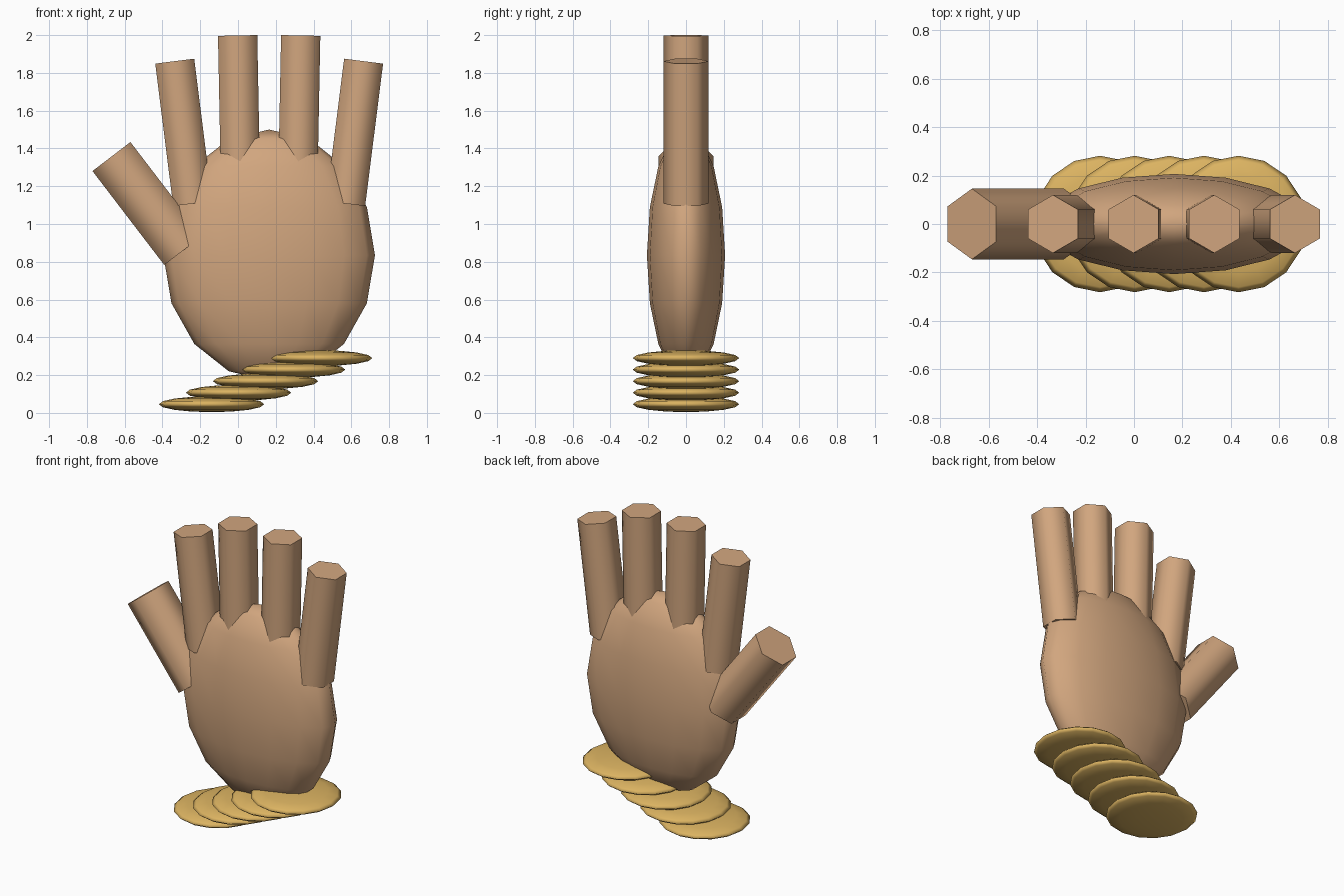
import bpy, math
from mathutils import Vector, Matrix

if "Cube" in bpy.data.objects:
    bpy.data.objects.remove(bpy.data.objects["Cube"])


def material(name, rgb):
    m = bpy.data.materials.new(name)
    m.diffuse_color = (*rgb, 1)
    m.use_nodes = True
    m.node_tree.nodes["Principled BSDF"].inputs["Base Color"].default_value = m.diffuse_color
    return m


SKIN = material("skin tan", (0.64, 0.38, 0.21))
GOLD = material("bracelet gold", (0.71, 0.45, 0.12))
MID = 0.165  # centre line of the palm


def ellipsoid(name, centre, radii, mat):
    bpy.ops.mesh.primitive_uv_sphere_add(segments=16, ring_count=8, radius=1, location=centre)
    ob = bpy.context.object
    ob.name = name
    ob.scale = radii
    bpy.ops.object.transform_apply(location=False, rotation=False, scale=True)
    bpy.ops.object.shade_smooth()
    ob.data.materials.append(mat)


def finger(name, base, tip, radius):
    # six-sided prism from base to tip in the xz plane, ridges facing front and back
    a, b = Vector((base[0], 0, base[1])), Vector((tip[0], 0, tip[1]))
    d = b - a
    bpy.ops.mesh.primitive_cylinder_add(vertices=6, radius=radius, depth=d.length)
    ob = bpy.context.object
    ob.name = name
    ob.matrix_world = Matrix.Translation((a + b) / 2) @ Matrix.Rotation(math.atan2(d.x, d.z), 4, 'Y')
    bpy.ops.object.shade_smooth_by_angle(angle=math.radians(65))
    ob.data.materials.append(SKIN)


# Palm
ellipsoid("palm", (MID, 0, 0.835), (0.56, 0.207, 0.665), SKIN)

# Four fingers fanning out symmetrically about the palm
for side, label in ((-1, "left"), (1, "right")):
    finger(label + "_inner_finger", (MID + side * 0.152, 1.235), (MID + side * 0.167, 1.998), 0.12)
    finger(label + "_outer_finger", (MID + side * 0.405, 1.108), (MID + side * 0.5, 1.862), 0.12)

# Thumb
finger("thumb", (-0.29, 0.86), (-0.67, 1.357), 0.146)

# Stack of bracelet discs stepping up to the right
for i in range(5):
    ellipsoid("bracelet_disc_%d" % (i + 1), (-0.14 + 0.143 * i, 0, 0.046 + 0.061 * i),
              (0.279, 0.282, 0.042), GOLD)
